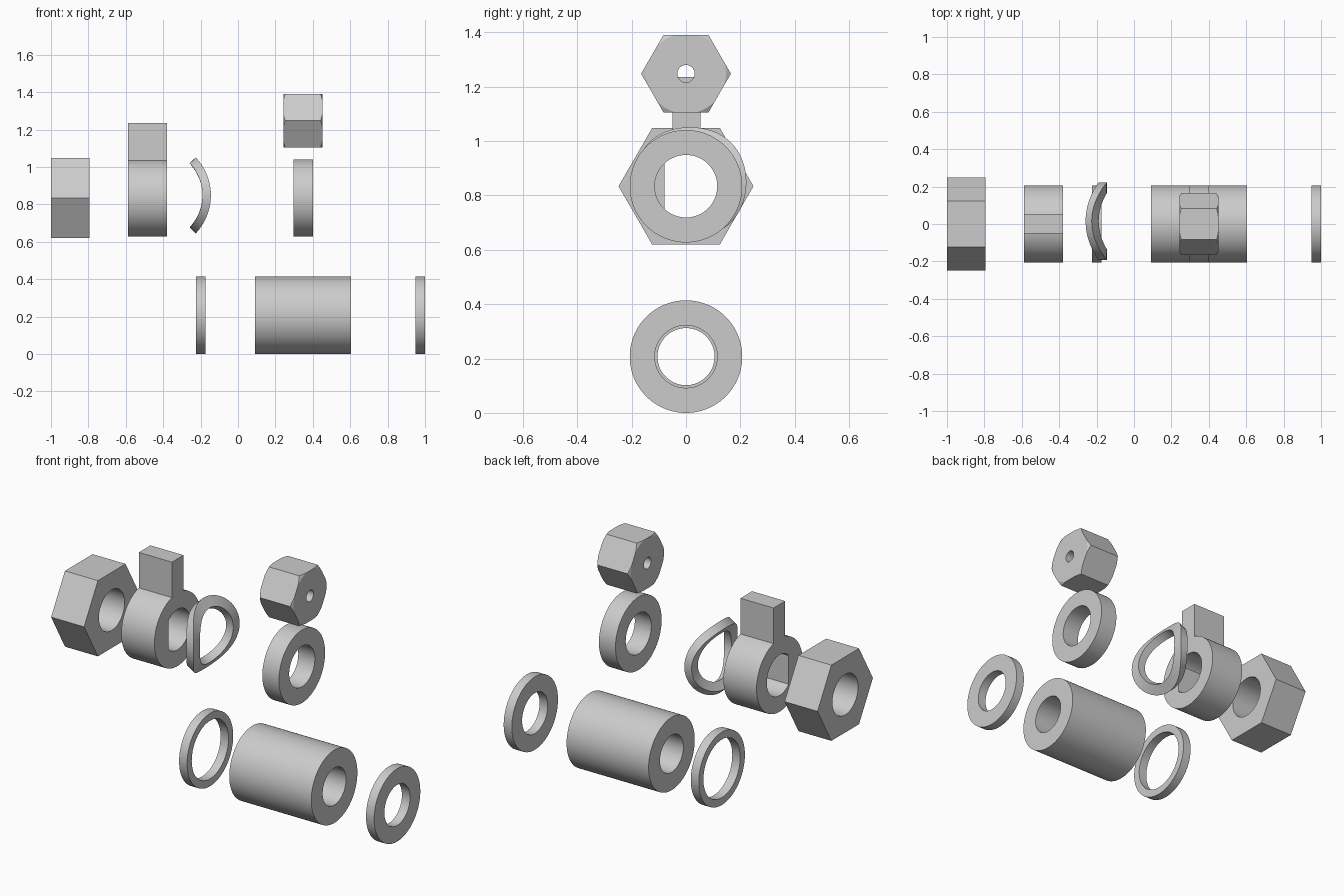
import bpy, bmesh
from math import cos, sin, pi, radians, tan

if "Cube" in bpy.data.objects:
    bpy.data.objects.remove(bpy.data.objects["Cube"])

N = 96  # segments around each part (multiple of 6, so hexagons get true corners)


def round_r(r):
    return lambda a: r


def hex_r(flat):
    # radius of a hexagon with corners at +-y, flats top and bottom
    return lambda a: flat / cos((a % (pi / 3)) - pi / 6)


def ring(name, x0, x1, cz, outer, hole, cy=0.0, chamfer=None, flat_y=None, bend=None):
    """Tube along x. outer: radius function, hole: bore radius,
    chamfer: end face radius, flat_y: flat in the bore, bend: bend radius."""
    bm = bmesh.new()
    xc, h = (x0 + x1) / 2, (x1 - x0) / 2
    rows = []
    for i in range(N):
        a = 2 * pi * i / N
        r = outer(a)
        face_r = min(r, chamfer) if chamfer else r
        d = (r - face_r) * tan(radians(30))
        section = [(-h, hole), (-h, face_r)]
        if chamfer:
            section += [(-h + d, r), (h - d, r)]
        section += [(h, face_r), (h, hole)]
        row = []
        for k, (x, rad) in enumerate(section):
            y, z = rad * cos(a), rad * sin(a)
            if flat_y is not None and k in (0, len(section) - 1):
                y = max(y, flat_y)
            if bend:
                t = z / bend
                x, z = (bend + x) * cos(t) - bend, (bend + x) * sin(t)
            row.append(bm.verts.new((x, y, z)))
        rows.append(row)
    for i in range(N):
        p, q = rows[i], rows[(i + 1) % N]
        for k in range(len(p)):
            m = (k + 1) % len(p)
            bm.faces.new((p[k], p[m], q[m], q[k]))
    bmesh.ops.remove_doubles(bm, verts=bm.verts, dist=1e-5)
    return finish(name, bm, (xc, cy, cz))


def finish(name, bm, loc):
    bmesh.ops.recalc_face_normals(bm, faces=bm.faces)
    me = bpy.data.meshes.new(name)
    bm.to_mesh(me)
    bm.free()
    ob = bpy.data.objects.new(name, me)
    ob.location = loc
    bpy.context.collection.objects.link(ob)
    bpy.ops.object.select_all(action='DESELECT')
    ob.select_set(True)
    bpy.context.view_layer.objects.active = ob
    bpy.ops.object.shade_smooth_by_angle(angle=radians(25))
    return ob


UP, LOW, R, BORE = 0.834, 0.207, 0.207, 0.115

# upper row
ring("large_hex_nut", -1.0, -0.793, UP, hex_r(0.215), BORE)
ring("keyed_collar", -0.588, -0.38, UP, round_r(R), BORE, flat_y=-0.08)
ring("curved_spring_washer", -0.19, -0.145, 0.848, round_r(R), 0.15, cy=0.015, bend=0.2725)
ring("thick_washer", 0.298, 0.402, UP, round_r(R), BORE)
ring("small_hex_nut", 0.242, 0.452, 1.248, hex_r(0.143), 0.032, chamfer=0.147)

# tab standing on the collar
bm = bmesh.new()
bmesh.ops.create_cube(bm, size=1)
bmesh.ops.scale(bm, vec=(0.208, 0.104, 0.225), verts=bm.verts)
finish("collar_tab", bm, (-0.484, 0.002, 1.1235))

# lower row
ring("thin_ring", -0.225, -0.175, LOW, round_r(R), 0.165)
ring("spacer_sleeve", 0.09, 0.605, LOW, round_r(R), 0.105)
ring("end_washer", 0.949, 1.0, LOW, round_r(R), BORE)
